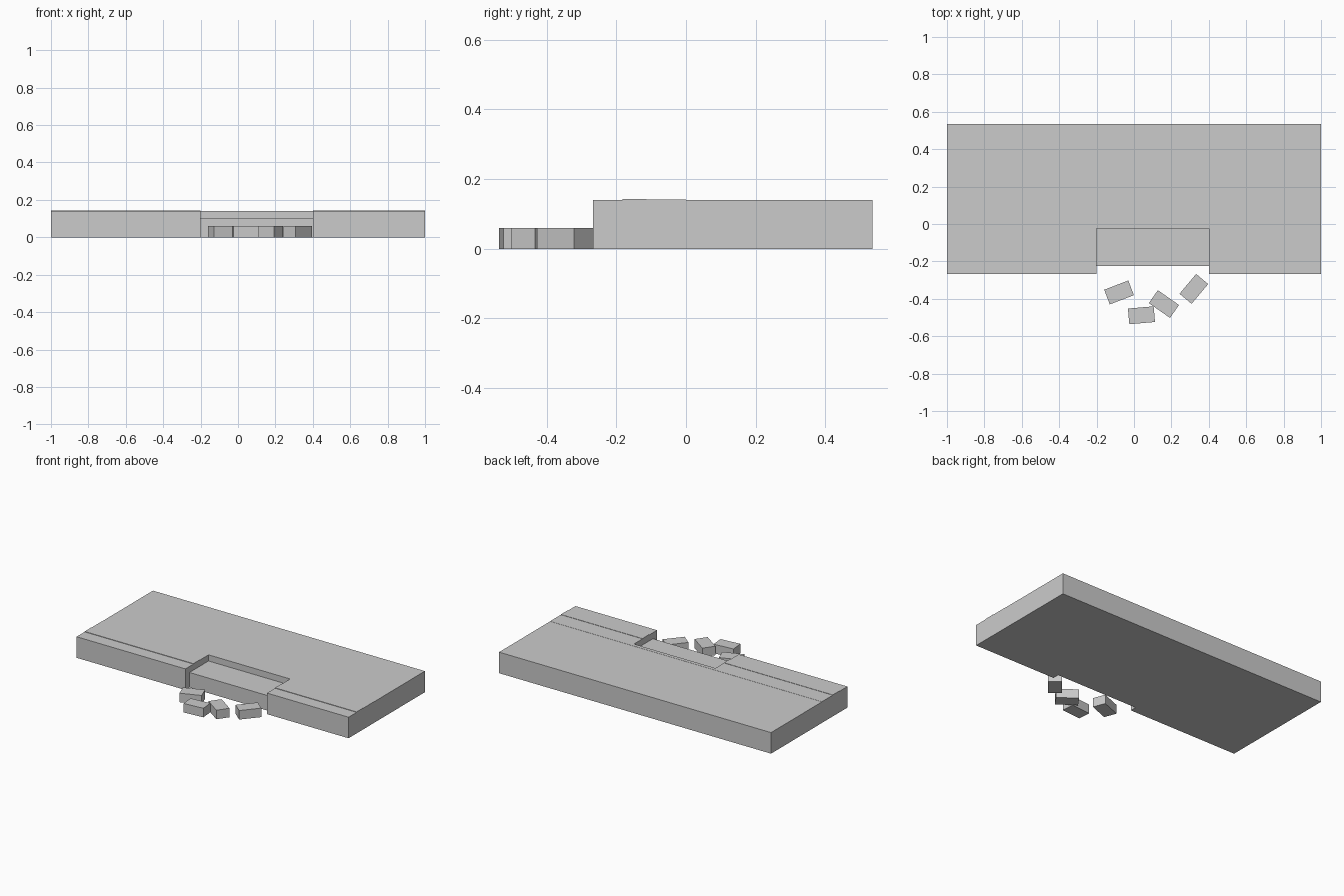
import bpy, bmesh, math

if "Cube" in bpy.data.objects:
    bpy.data.objects.remove(bpy.data.objects["Cube"])

concrete = bpy.data.materials.new("concrete_grey")
concrete.diffuse_color = (0.6, 0.6, 0.6, 1)
concrete.use_nodes = True
concrete.node_tree.nodes["Principled BSDF"].inputs["Base Color"].default_value = concrete.diffuse_color


def extrude_profile(name, profile, x0, x1):
    """Sweep a (y, z) side profile along x."""
    bm = bmesh.new()
    face = bm.faces.new([bm.verts.new((x0, y, z)) for y, z in profile])
    swept = bmesh.ops.extrude_face_region(bm, geom=[face])["geom"]
    bmesh.ops.translate(bm, vec=(x1 - x0, 0, 0),
                        verts=[v for v in swept if isinstance(v, bmesh.types.BMVert)])
    bmesh.ops.recalc_face_normals(bm, faces=bm.faces)
    mesh = bpy.data.meshes.new(name)
    bm.to_mesh(mesh)
    bm.free()
    mesh.materials.append(concrete)
    ob = bpy.data.objects.new(name, mesh)
    bpy.context.collection.objects.link(ob)
    return ob


# Pavement slab with low steps along its top
slab = extrude_profile("pavement_slab", [
    (-0.267, 0), (0.535, 0), (0.535, 0.14), (0, 0.14), (0, 0.141),
    (-0.1135, 0.141), (-0.1135, 0.143), (-0.1825, 0.143),
    (-0.1825, 0.14), (-0.267, 0.14)], -1, 1)

# Broken section: missing kerb in front, sunken bed behind it
cutter = extrude_profile("broken_section_cutter", [
    (-0.3, -0.05), (-0.224, -0.05), (-0.224, 0.10), (-0.024, 0.10),
    (-0.024, 0.2), (-0.3, 0.2)], -0.2, 0.4)
cut = slab.modifiers.new("broken_section", 'BOOLEAN')
cut.operation = 'DIFFERENCE'
cut.solver = 'EXACT'
cut.object = cutter
bpy.context.view_layer.objects.active = slab
bpy.ops.object.modifier_apply(modifier=cut.name)
bpy.data.objects.remove(cutter)

# Loose rubble blocks lying in front: x, y, turn in degrees
for i, (x, y, turn) in enumerate([(-0.08, -0.366, 21), (0.04, -0.488, 5),
                                  (0.16, -0.428, -35), (0.32, -0.347, 50)]):
    block = extrude_profile(f"rubble_block_{i + 1}", [
        (-0.042, 0), (0.042, 0), (0.042, 0.06), (-0.042, 0.06)], -0.069, 0.069)
    block.location = (x, y, 0)
    block.rotation_euler.z = math.radians(turn)
